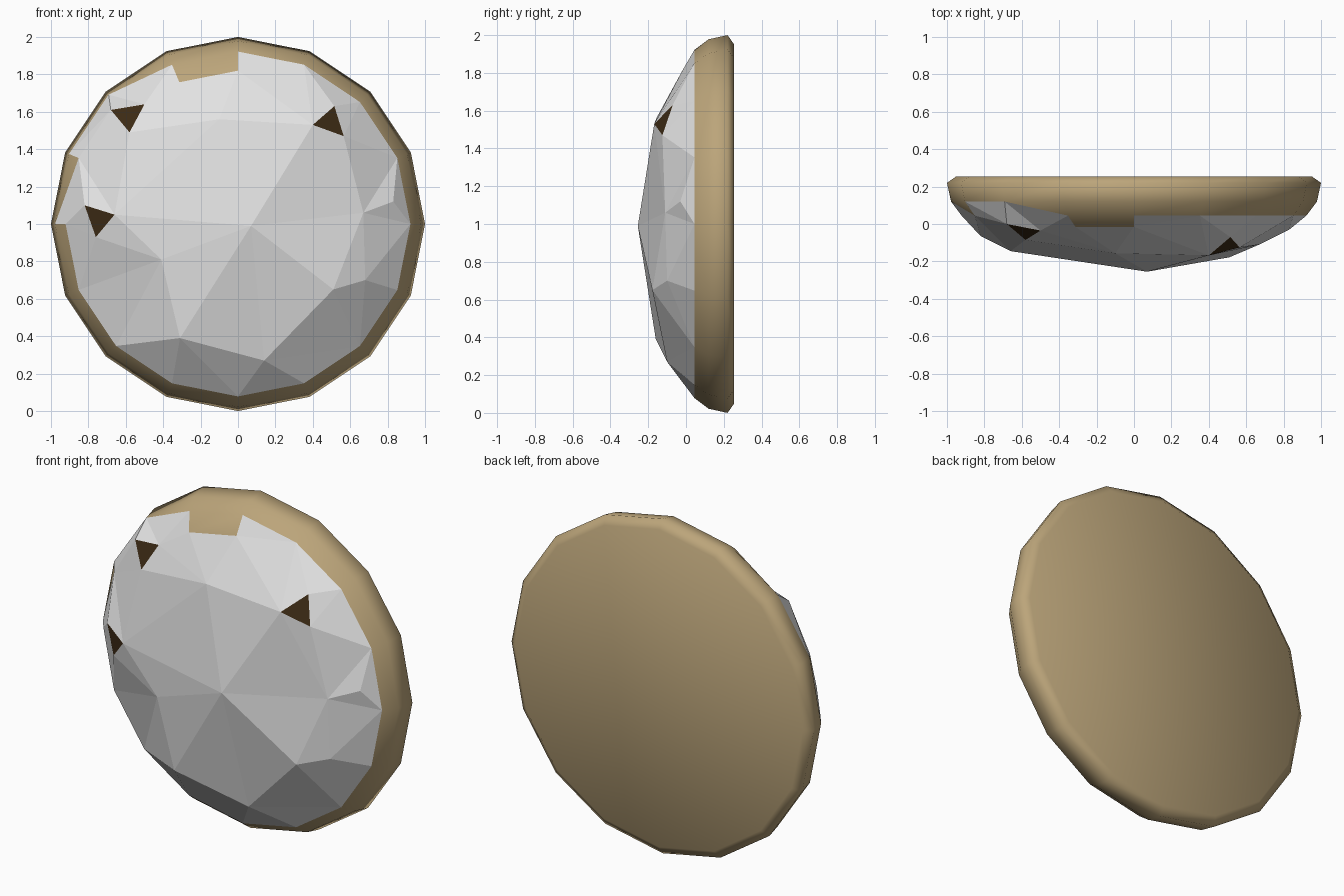
import bpy
import math
from mathutils import Vector
from mathutils.geometry import delaunay_2d_cdt

if "Cube" in bpy.data.objects:
    bpy.data.objects.remove(bpy.data.objects["Cube"])

SIDES = 16


def material(name, rgb):
    m = bpy.data.materials.new(name)
    m.diffuse_color = (*rgb, 1)
    m.use_nodes = True
    m.node_tree.nodes["Principled BSDF"].inputs["Base Color"].default_value = m.diffuse_color
    return m


tan = material("tan shell", (0.50, 0.375, 0.195))
grey = material("pale grey", (0.76, 0.76, 0.76))
brown = material("dark brown", (0.045, 0.023, 0.007))

# Ring profile (radius, y) from the back edge to the front
RINGS = {"back": (0.95, 0.255), "edge": (1.0, 0.22), "outer": (0.978, 0.12),
         "inner": (0.922, 0.045), "notch": (0.82, -0.015)}


def ring(name, k):
    """Point k of a ring, counted clockwise from the top as seen from the front."""
    r, y = RINGS[name]
    a = 2 * math.pi * k / SIDES
    return Vector((r * math.sin(a), y, 1 + r * math.cos(a)))


def make(name, polys, mats, ids, smooth):
    """Build a mesh object from polygons of points, welding shared points."""
    verts, index, faces = [], {}, []
    middle = Vector((0, 0.15, 1))
    for poly in polys:
        n = (poly[1] - poly[0]).cross(poly[2] - poly[0])
        if n.dot(sum(poly, Vector()) / len(poly) - middle) < 0:
            poly = poly[::-1]
        face = []
        for p in poly:
            key = tuple(round(c, 4) for c in p)
            if key not in index:
                index[key] = len(verts)
                verts.append(key)
            face.append(index[key])
        faces.append(face)
    me = bpy.data.meshes.new(name)
    me.from_pydata(verts, [], faces)
    for m in mats:
        me.materials.append(m)
    for f, i in zip(me.polygons, ids):
        f.material_index = i
        f.use_smooth = smooth
    ob = bpy.data.objects.new(name, me)
    bpy.context.collection.objects.link(ob)
    return ob


# Shell: back disc, rounded rim, front lip with chipped sectors
shell = [[ring("back", k) for k in range(SIDES)]]
for k in range(SIDES):
    for a, b in (("back", "edge"), ("edge", "outer"), ("outer", "inner")):
        q = [ring(a, k), ring(a, k + 1), ring(b, k + 1), ring(b, k)]
        if b == "inner":
            if k == 13:                 # grey reaches the outer ring here
                continue
            if k == 14:                 # half-covered sectors
                q = [ring("outer", 14), ring("outer", 15), ring("inner", 15)]
            if k == 12:
                q = [ring("outer", 12), ring("outer", 13), ring("inner", 13)]
        shell.append(q)
# tongue of shell reaching into the front near the top
shell.append([ring("inner", 15), ring("inner", 16), ring("notch", 16), ring("notch", 15)])
make("shell", shell, [tan], [0] * len(shell), True)

# Faceted front: boundary, then scattered facet corners (x, y, z)
pts = [ring("inner", k) for k in range(13)]
pts += [ring("outer", 12), ring("inner", 13), ring("outer", 13), ring("outer", 14),
        ring("inner", 15), ring("notch", 15), ring("notch", 16)]
n = len(pts)
edges = [(i, (i + 1) % n) for i in range(n)]
corners = [(0.07, -0.255, 0.99), (0.51, -0.178, 0.65), (-0.10, -0.157, 1.56),
           (-0.31, -0.16, 0.39), (0.14, -0.10, 0.27), (0.67, -0.11, 1.06),
           (0.83, -0.03, 1.12), (0.68, -0.10, 0.70), (-0.41, -0.18, 0.81),
           # three triangular spots
           (0.40, -0.168, 1.53), (0.515, -0.07, 1.63), (0.565, -0.125, 1.47),
           (-0.66, -0.145, 1.05), (-0.82, -0.065, 1.10), (-0.76, -0.09, 0.93),
           (-0.58, -0.085, 1.49), (-0.68, 0.0, 1.61), (-0.50, -0.035, 1.64)]
pts += [Vector(c) for c in corners]
spots = [frozenset(n + i + j for j in range(3)) for i in (9, 12, 15)]
for s in spots:
    a, b, c = sorted(s)
    edges += [(a, b), (b, c), (c, a)]
# main ridges between corners
edges += [(n + a, n + b) for a, b in
          ((0, 12), (0, 9), (0, 1), (0, 3), (3, 4), (4, 1), (8, 12), (8, 3), (8, 0),
           (2, 9), (2, 15), (15, 12), (9, 5), (5, 1), (1, 7))]
edges += [(n + 1, 6), (n + 3, 8), (n + 4, 8), (n + 4, 6), (n + 7, 5)]

flat = [Vector((p.x, p.z)) for p in pts]
_, _, tris, origin, _, _ = delaunay_2d_cdt(flat, edges, [], 1, 1e-5)
polys, ids = [], []
for t in tris:
    src = [origin[v][0] for v in t]
    polys.append([pts[i] for i in src])
    ids.append(1 if frozenset(src) in spots else 0)
make("faceted_front", polys, [grey, brown], ids, False)
